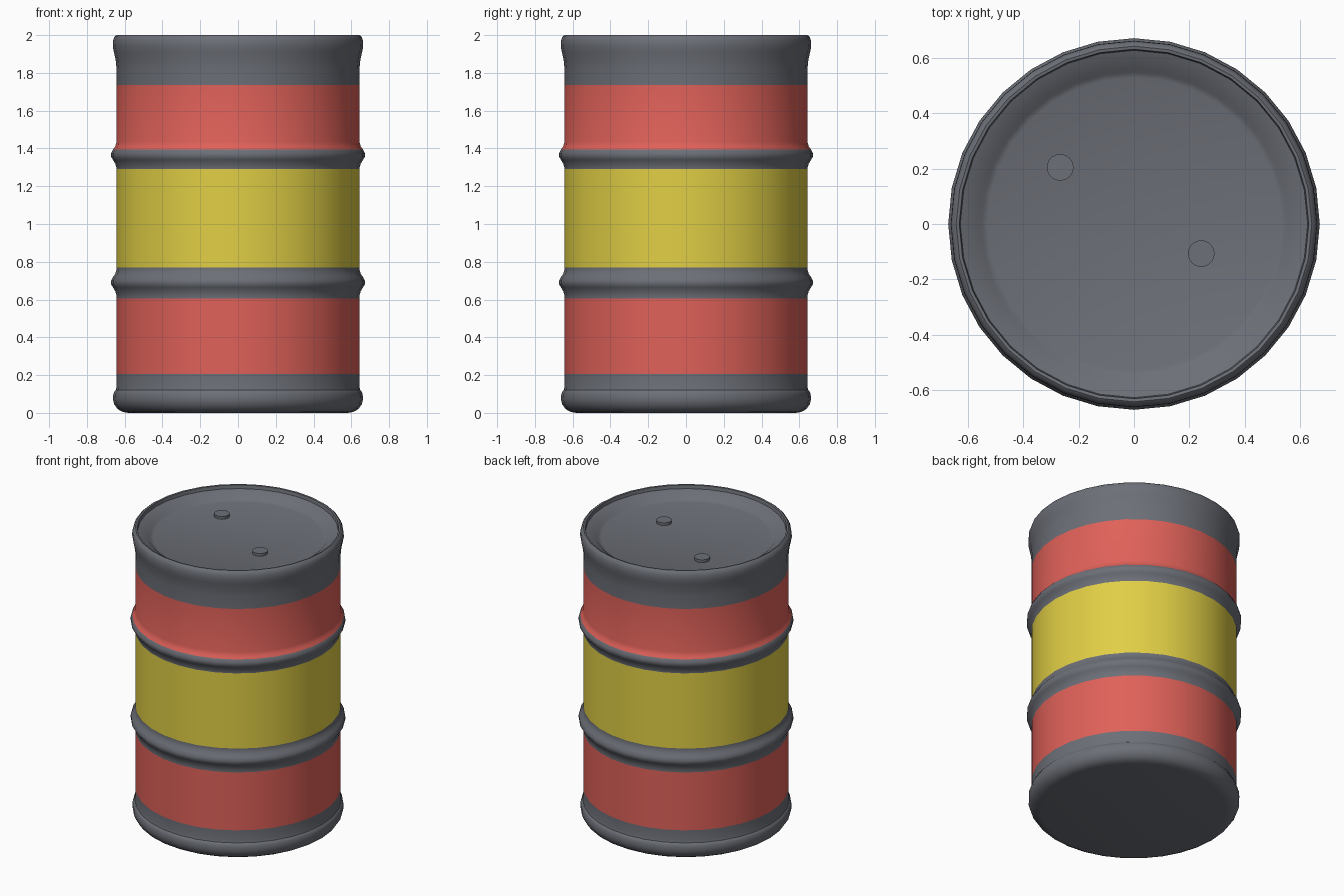
import bpy, bmesh, math

default = bpy.data.objects.get("Cube")
if default:
    bpy.data.objects.remove(default, do_unlink=True)

SIDES = 32


def material(name, rgb):
    m = bpy.data.materials.new(name)
    m.use_nodes = True
    m.diffuse_color = (*rgb, 1)
    m.node_tree.nodes["Principled BSDF"].inputs["Base Color"].default_value = (*rgb, 1)
    return m


grey = material("grey_metal", (0.15, 0.16, 0.185))
red = material("red_paint", (0.74, 0.12, 0.10))
yellow = material("yellow_paint", (0.75, 0.62, 0.06))


def lathe(name, profile, mats, rule, angle=40):
    """Spin (radius, height) points about z; rule(radius, height) picks the material."""
    bm = bmesh.new()
    rings = []
    for r, z in profile:
        if r == 0:
            rings.append([bm.verts.new((0, 0, z))] * SIDES)
        else:
            rings.append([bm.verts.new((r * math.cos(t), r * math.sin(t), z))
                          for t in (math.tau * i / SIDES for i in range(SIDES))])
    for k in range(len(rings) - 1):
        a, b = rings[k], rings[k + 1]
        mid_r = (profile[k][0] + profile[k + 1][0]) / 2
        mid_z = (profile[k][1] + profile[k + 1][1]) / 2
        for i in range(SIDES):
            j = (i + 1) % SIDES
            quad = list(dict.fromkeys((a[i], a[j], b[j], b[i])))
            bm.faces.new(quad).material_index = rule(mid_r, mid_z)
    bmesh.ops.recalc_face_normals(bm, faces=bm.faces)
    mesh = bpy.data.meshes.new(name)
    bm.to_mesh(mesh)
    bm.free()
    for m in mats:
        mesh.materials.append(m)
    obj = bpy.data.objects.new(name, mesh)
    bpy.context.collection.objects.link(obj)
    bpy.ops.object.select_all(action='DESELECT')
    obj.select_set(True)
    bpy.context.view_layer.objects.active = obj
    bpy.ops.object.shade_smooth_by_angle(angle=math.radians(angle))
    return obj


def rib(z):
    """Rolled hoop bulging out of the wall."""
    return [(0.643, z - 0.07), (0.65, z - 0.045), (0.662, z - 0.025), (0.672, z - 0.01),
            (0.672, z + 0.01), (0.662, z + 0.03), (0.65, z + 0.045), (0.643, z + 0.07)]


# Drum body: base chime, wall with two hoops, top chime and sunken lid
wall = 0.643
bottom = [(0, 0), (0.58, 0), (0.61, 0.005), (0.637, 0.02), (0.655, 0.045), (0.662, 0.07),
          (0.66, 0.1), (0.652, 0.117), (0.647, 0.12), (wall, 0.14)]
lower_wall = [(wall, 0.205), (wall, 0.605)]
middle_wall = [(wall, 0.77), (wall, 1.29)]
upper_wall = [(wall, 1.735), (wall, 1.82)]
top = [(0.648, 1.87), (0.657, 1.91), (0.663, 1.94), (0.662, 1.97), (0.654, 1.992),
       (0.643, 2), (0.632, 1.998), (0.628, 1.975), (0.565, 1.95), (0.55, 1.935),
       (0.53, 1.928), (0, 1.928)]
profile = bottom + lower_wall + rib(0.69) + middle_wall + rib(1.365) + upper_wall + top


def paint(r, z):
    if r < 0.6 or z > 1.735:
        return 0
    if 0.205 < z < 0.605 or 1.40 < z:
        return 1
    return 2 if 0.77 < z < 1.29 else 0


lathe("drum", profile, [grey, red, yellow], paint)

# Two bung caps on the lid
for name, x, y in (("large_bung", -0.267, 0.205), ("small_bung", 0.243, -0.107)):
    cap = lathe(name, [(0, 0), (0.048, 0), (0.048, 0.025), (0, 0.025)], [grey], lambda r, z: 0)
    cap.location = (x, y, 1.922)
